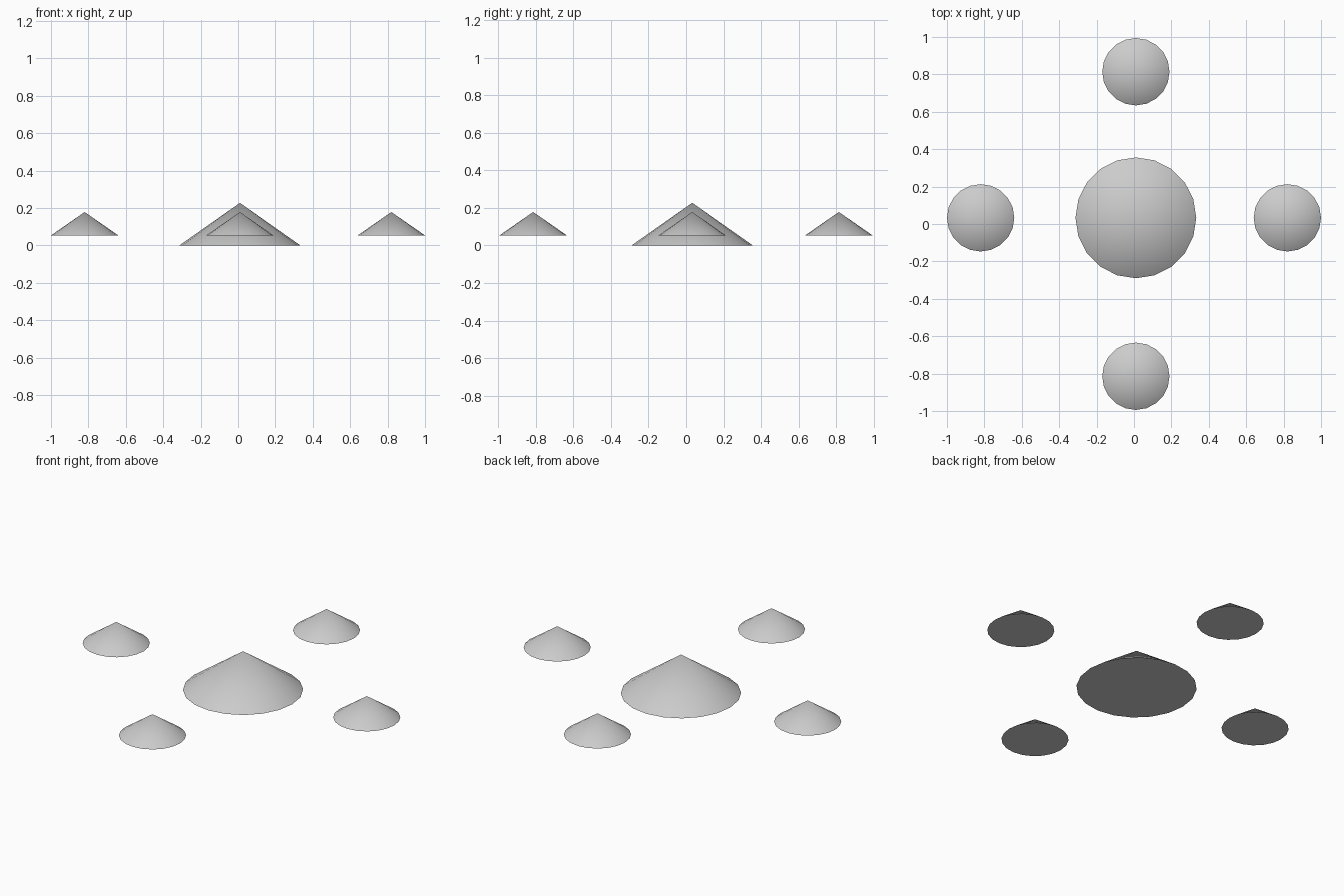
import bpy
import math

if "Cube" in bpy.data.objects:
    bpy.data.objects.remove(bpy.data.objects["Cube"])


def cone(name, x, y, z, radius, height):
    # capped 20-sided cone with its base at height z
    bpy.ops.mesh.primitive_cone_add(vertices=20, radius1=radius, radius2=0,
                                    depth=height, location=(x, y, z + height / 2))
    obj = bpy.context.object
    obj.name = name
    bpy.ops.object.shade_smooth_by_angle(angle=math.radians(30))
    return obj


# large central cone
cone("center_cone", 0.01, 0.033, 0.0, 0.323, 0.227)

# four raised small cones around it
for name, x, y in (("left_cone", -0.82, 0.033), ("right_cone", 0.82, 0.033),
                   ("front_cone", 0.01, -0.814), ("back_cone", 0.01, 0.814)):
    cone(name, x, y, 0.053, 0.18, 0.125)
